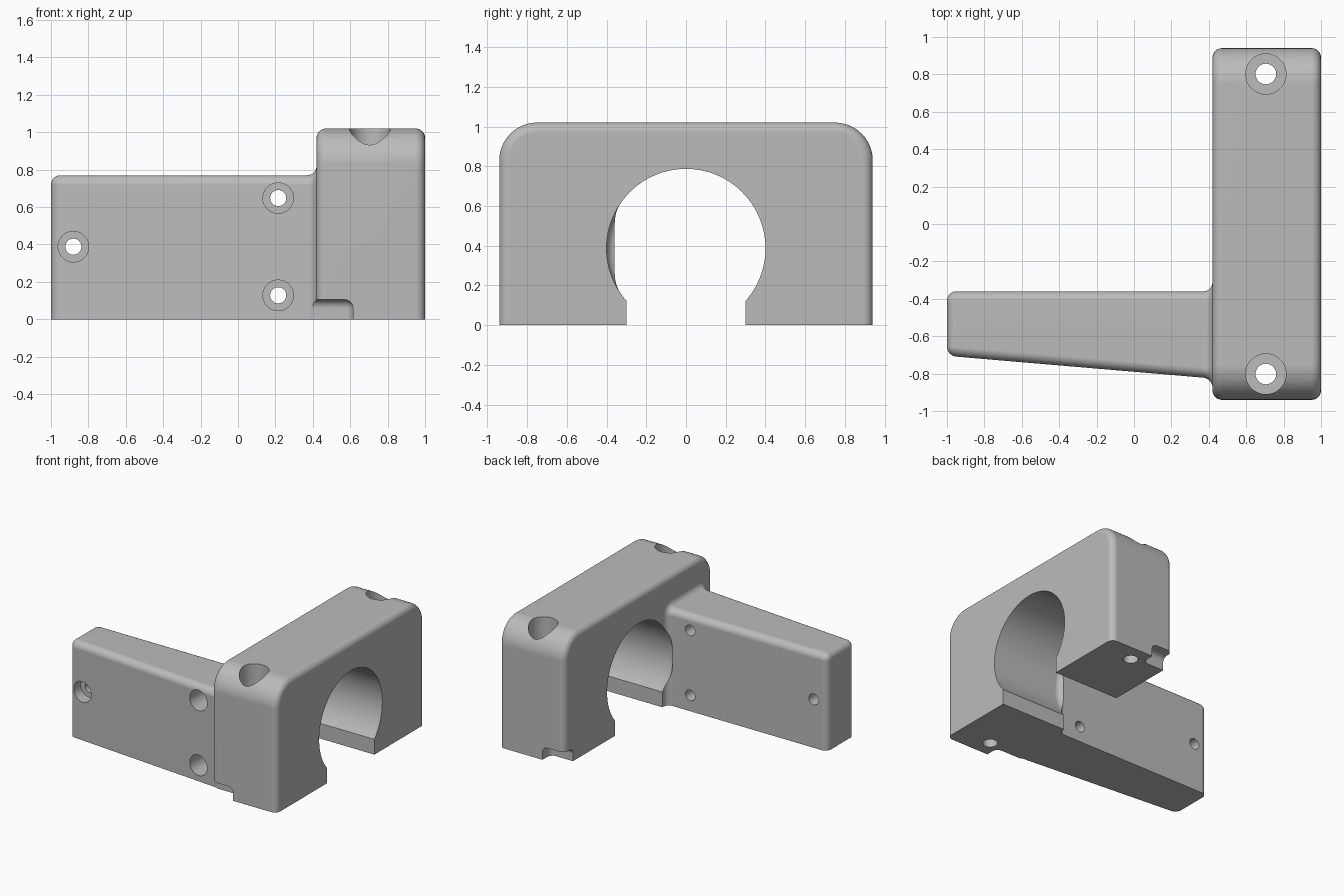
import bpy, bmesh, math
from mathutils import Matrix, Vector

if "Cube" in bpy.data.objects:
    bpy.data.objects.remove(bpy.data.objects["Cube"])

FILLET = 0.05
STEPS = 8
grey = bpy.data.materials.new("plain grey")
grey.use_nodes = True
grey.diffuse_color = (0.5, 0.5, 0.5, 1)
grey.node_tree.nodes["Principled BSDF"].inputs["Base Color"].default_value = (0.5, 0.5, 0.5, 1)


def finish(bm, name):
    bmesh.ops.recalc_face_normals(bm, faces=bm.faces[:])
    mesh = bpy.data.meshes.new(name)
    bm.to_mesh(mesh)
    bm.free()
    mesh.materials.append(grey)
    obj = bpy.data.objects.new(name, mesh)
    bpy.context.collection.objects.link(obj)
    return obj


def box(low, high):
    low, high = Vector(low), Vector(high)
    bm = bmesh.new()
    bmesh.ops.create_cube(bm, size=1, matrix=Matrix.Translation((low + high) / 2)
                          @ Matrix.Diagonal((*(high - low), 1)))
    return bm


def round_edges(bm, rule, radius, steps=STEPS):
    edges = [e for e in bm.edges if rule(*[v.co for v in e.verts])]
    bmesh.ops.bevel(bm, geom=edges, offset=radius, segments=steps,
                    profile=0.5, affect='EDGES', clamp_overlap=True)


def cylinder(name, start, end, radius, segments=48):
    start, end = Vector(start), Vector(end)
    bm = bmesh.new()
    turn = (end - start).to_track_quat('Z', 'Y').to_matrix().to_4x4()
    bmesh.ops.create_cone(bm, cap_ends=True, segments=segments, radius1=radius,
                          radius2=radius, depth=(end - start).length,
                          matrix=Matrix.Translation((start + end) / 2) @ turn)
    return finish(bm, name)


def combine(target, other, operation):
    mod = target.modifiers.new(other.name, 'BOOLEAN')
    mod.operation, mod.object, mod.solver = operation, other, 'EXACT'
    bpy.context.view_layer.objects.active = target
    bpy.ops.object.modifier_apply(modifier=mod.name)
    bpy.data.objects.remove(other)


# Clamp block: large rounded ends, then a small fillet round both side faces
bm = box((0.42, -0.94, 0), (1, 0.94, 1.02))
round_edges(bm, lambda a, b: min(a.z, b.z) > 0.9 and abs(a.x - b.x) > 0.1, 0.19, 14)
round_edges(bm, lambda a, b: abs(a.x - b.x) < 0.01 and max(a.z, b.z) > 0.1, FILLET)
bracket = finish(bm, "clamp_bracket")


# Tapered arm: one rounded section lofted from the tip to the flare at the block
def arm_section(x, grow):
    front = -0.705 - 0.085 * (x + 1) - grow
    back, top, r = -0.36 + grow, 0.77 + grow, FILLET + 0.003 + grow
    pts = [(x, front, 0)]
    for corner, first in ((front + r, 180), (back - r, 90)):
        for i in range(STEPS + 1):
            a = math.radians(first - 90 * i / STEPS)
            pts.append((x, corner + r * math.cos(a), top - r + r * math.sin(a)))
    return pts + [(x, back, 0)]


sections = []
for i in range(STEPS + 1):
    a = math.pi / 2 * i / STEPS
    sections.append((-1 + FILLET * (1 - math.cos(a)), FILLET * (math.sin(a) - 1)))
for i in range(STEPS + 1):
    a = math.pi / 2 * i / STEPS
    sections.append((0.37 + FILLET * math.sin(a), FILLET * (1 - math.cos(a))))
sections.append((0.47, FILLET))
bm = bmesh.new()
rings = [[bm.verts.new(p) for p in arm_section(*s)] for s in sections]
for one, two in zip(rings, rings[1:]):
    for i in range(len(one)):
        j = (i + 1) % len(one)
        bm.faces.new((one[i], one[j], two[j], two[i]))
bm.faces.new(rings[0])
bm.faces.new(rings[-1])
combine(bracket, finish(bm, "arm"), 'UNION')

# Round bore with a coved inner end, and the open slot under it
bm = bmesh.new()
bmesh.ops.create_cone(bm, cap_ends=True, segments=96, radius1=0.4, radius2=0.4, depth=0.83,
                      matrix=Matrix.Translation((0.785, 0, 0.387)) @ Matrix.Rotation(math.pi / 2, 4, 'Y'))
round_edges(bm, lambda a, b: max(a.x, b.x) < 0.5, FILLET)
combine(bracket, finish(bm, "bore"), 'DIFFERENCE')
combine(bracket, finish(box((0.3, -0.3, -0.2), (1.2, 0.3, 0.3)), "slot"), 'DIFFERENCE')

# Bolt holes down through both ends, and the corner relief notches
for side in (-1, 1):
    y = side * 0.802
    combine(bracket, cylinder("bolt_hole", (0.705, y, -0.1), (0.705, y, 1.1), 0.055), 'DIFFERENCE')
    combine(bracket, cylinder("bolt_recess", (0.705, y, 0.82), (0.705, y, 1.1), 0.108), 'DIFFERENCE')
    ys = sorted((side * 0.832, side * 1.2))
    bm = box((0.2, ys[0], -0.3), (0.615, ys[1], 0.105))
    round_edges(bm, lambda a, b: True, 0.045)
    combine(bracket, finish(bm, "relief_notch"), 'DIFFERENCE')

# Counterbored screw holes through the arm
for x, z in ((-0.88, 0.388), (0.215, 0.648), (0.215, 0.128)):
    combine(bracket, cylinder("screw_hole", (x, -1, z), (x, -0.2, z), 0.043), 'DIFFERENCE')
    combine(bracket, cylinder("screw_recess", (x, -1, z), (x, -0.62, z), 0.082), 'DIFFERENCE')

# Smooth fillets, flat faces
bpy.ops.object.select_all(action='DESELECT')
bracket.select_set(True)
bpy.context.view_layer.objects.active = bracket
bpy.ops.object.shade_smooth_by_angle(angle=math.radians(30))
weighted = bracket.modifiers.new("flat_faces", 'WEIGHTED_NORMAL')
weighted.keep_sharp = True
